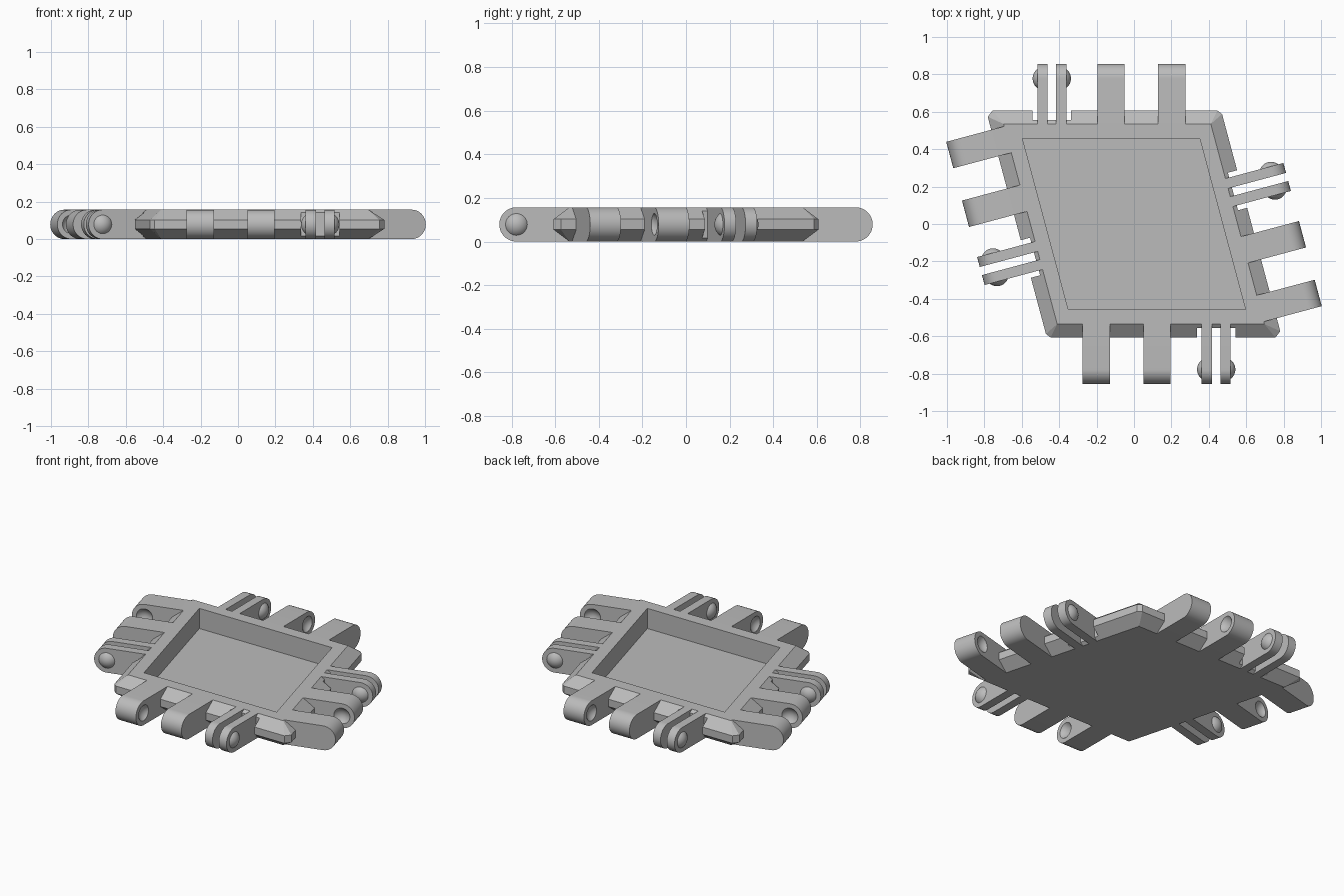
import bpy, bmesh, math
from mathutils import Matrix, Vector

cube = bpy.data.objects.get("Cube")
if cube:
    bpy.data.objects.remove(cube, do_unlink=True)

H = 0.157               # plate thickness
MID = H / 2
TIP = 0.856             # reach of the hinge tabs from the centre
SKEW = math.radians(15)
SIDES = {"front": 0, "left": 105, "back": 180, "right": 285}
TAB_W = 0.146
PRONG_W, PRONG_OFFSET = 0.055, 0.05
BUMP_R, BUMP_H = 0.05, 0.025
BALL_R = (BUMP_R ** 2 + BUMP_H ** 2) / (2 * BUMP_H)

grey = bpy.data.materials.new("plain grey")
grey.use_nodes = True
colour = (0.5, 0.5, 0.5, 1)
grey.diffuse_color = colour
grey.node_tree.nodes["Principled BSDF"].inputs["Base Color"].default_value = colour


def finish(name, bm):
    bmesh.ops.recalc_face_normals(bm, faces=bm.faces[:])
    mesh = bpy.data.meshes.new(name)
    bm.to_mesh(mesh)
    bm.free()
    mesh.materials.append(grey)
    ob = bpy.data.objects.new(name, mesh)
    bpy.context.collection.objects.link(ob)
    return ob


def select(ob):
    bpy.ops.object.select_all(action='DESELECT')
    ob.select_set(True)
    bpy.context.view_layer.objects.active = ob


def cut(ob, cutter):
    select(ob)
    mod = ob.modifiers.new("cut", 'BOOLEAN')
    mod.operation = 'DIFFERENCE'
    mod.solver = 'EXACT'
    mod.object = cutter
    bpy.ops.object.modifier_apply(modifier=mod.name)
    bpy.data.objects.remove(cutter, do_unlink=True)


def smooth(ob):
    select(ob)
    bpy.ops.object.shade_smooth_by_angle(angle=math.radians(30))


def rhombus(r):
    """Corners of the skewed square whose sides lie r from the centre."""
    half, lean = r / math.cos(SKEW), r * math.tan(SKEW)
    return [Vector((half + lean, -r, 0)), Vector((half - lean, r, 0)),
            Vector((-half - lean, r, 0)), Vector((-half + lean, -r, 0))]


def prism(name, pts, axis, start, depth):
    """Extrude a closed outline along an axis."""
    bm = bmesh.new()
    face = bm.faces.new([bm.verts.new(p + axis * start) for p in pts])
    new = bmesh.ops.extrude_face_region(bm, geom=[face])["geom"]
    bmesh.ops.translate(bm, vec=axis * depth,
                        verts=[v for v in new if isinstance(v, bmesh.types.BMVert)])
    return finish(name, bm)


def ball(name, centre):
    bm = bmesh.new()
    bmesh.ops.create_uvsphere(bm, u_segments=32, v_segments=20, radius=BALL_R)
    bmesh.ops.rotate(bm, verts=bm.verts[:], matrix=Matrix.Rotation(math.pi / 2, 3, 'Y'))
    bmesh.ops.translate(bm, verts=bm.verts[:], vec=centre)
    return finish(name, bm)


def tab(name, x, width):
    """Straight arm with a fully rounded end, pointing along -y."""
    cy = -TIP + MID
    pts = [Vector((0, -0.535, 0)), Vector((0, -0.535, H))]
    for i in range(25):
        a = math.pi / 2 - math.pi * i / 24
        pts.append(Vector((0, cy - MID * math.cos(a), MID + MID * math.sin(a))))
    return prism(name, pts, Vector((1, 0, 0)), x - width / 2, width)


def bump(name, x, side):
    """Domed snap button on the outside of a prong."""
    ob = ball(name, Vector((x - side * (BALL_R - BUMP_H), -TIP + MID, MID)))
    bm = bmesh.new()
    bm.from_mesh(ob.data)
    bmesh.ops.bisect_plane(bm, geom=bm.verts[:] + bm.edges[:] + bm.faces[:],
                           plane_co=(x - side * 0.002, 0, 0),
                           plane_no=(side, 0, 0), clear_inner=True)
    bm.to_mesh(ob.data)
    bm.free()
    return ob


# Tray body: bevelled rim with clipped corners
bm = bmesh.new()
for p in rhombus(0.535):
    for z in (0, H):
        bm.verts.new((p.x, p.y, z))
rim = rhombus(0.607)
for i, p in enumerate(rim):
    clip = 0.035 if i % 2 == 0 else 0.02
    for q in (rim[i - 1], rim[(i + 1) % 4]):
        c = p + (q - p).normalized() * clip
        for z in (MID - 0.024, MID + 0.024):
            bm.verts.new((c.x, c.y, z))
bmesh.ops.convex_hull(bm, input=bm.verts[:])
bmesh.ops.dissolve_limit(bm, angle_limit=0.01, verts=bm.verts[:], edges=bm.edges[:])
body = finish("tray_body", bm)

# Recessed pocket
cut(body, prism("pocket_cutter", rhombus(0.4575), Vector((0, 0, 1)), 0.027, 0.3))

# Hinge parts on each side
for i, (side, angle) in enumerate(SIDES.items()):
    turn = Matrix.Rotation(math.radians(angle), 4, 'Z')
    first = -0.2025 if i % 2 == 0 else -0.611
    second, fork = first + 0.325, first + 0.642
    parts = []

    # Two socket tabs with dimples facing each other
    for label, x, face in (("first", first, 1), ("second", second, -1)):
        ob = tab(f"{side}_{label}_tab", x, TAB_W)
        edge = x + face * TAB_W / 2
        cut(ob, ball("dimple_cutter",
                     Vector((edge + face * (BALL_R - BUMP_H), -TIP + MID, MID))))
        parts.append(ob)

    # Forked clip with a button on each outer face
    for label, s in (("inner", -1), ("outer", 1)):
        x = fork + s * PRONG_OFFSET
        parts.append(tab(f"{side}_{label}_prong", x, PRONG_W))
        parts.append(bump(f"{side}_{label}_button", x + s * PRONG_W / 2, s))

    for ob in parts:
        smooth(ob)
        ob.data.transform(turn)

    # Clearance notch in the rim around the clip
    w = 0.104
    corners = [(fork - w, -0.7), (fork + w, -0.7), (fork + w, -0.556), (fork - w, -0.556)]
    notch = prism("notch_cutter", [Vector((*c, 0)) for c in corners],
                  Vector((0, 0, 1)), -0.1, 0.4)
    notch.data.transform(turn)
    cut(body, notch)
